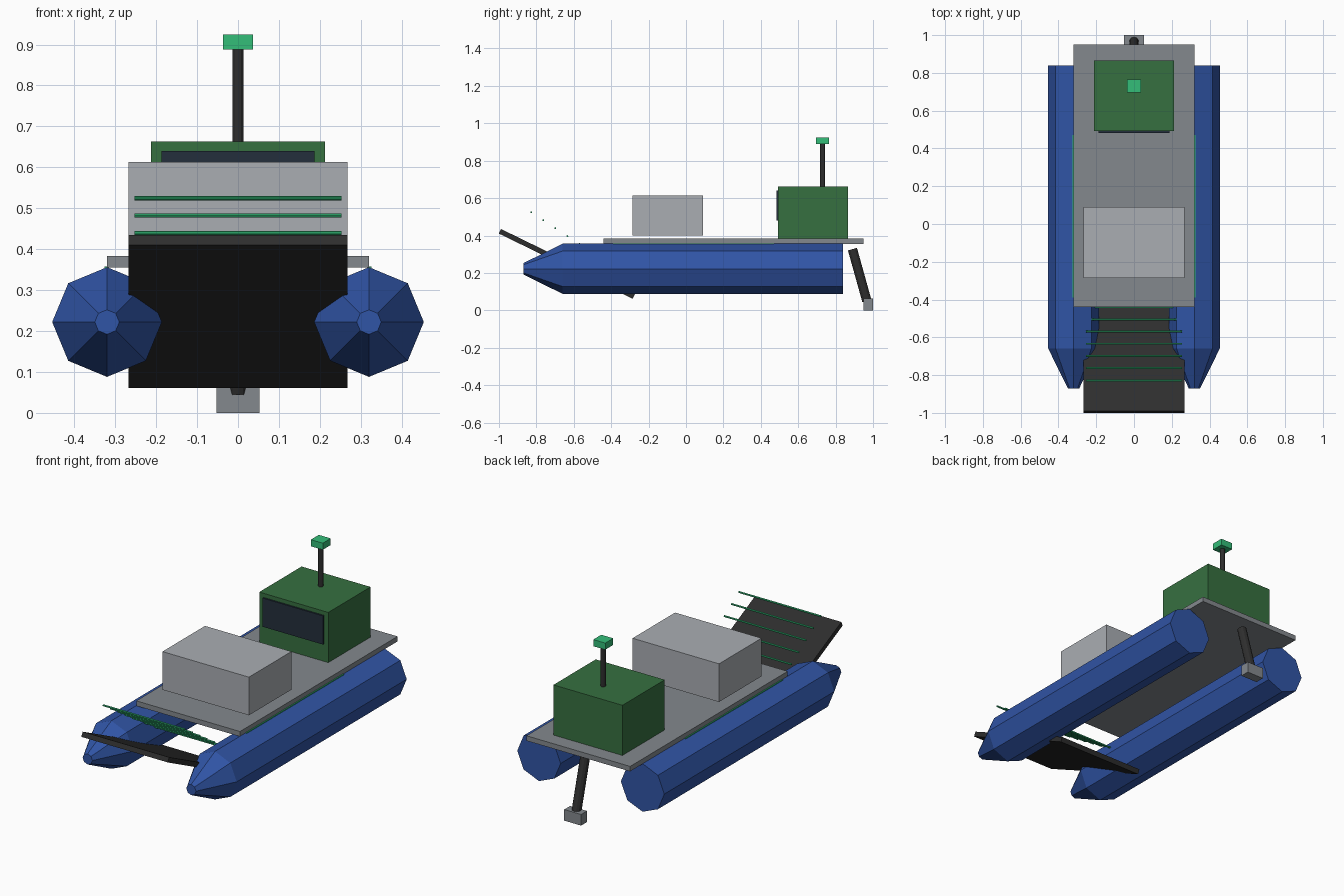
import bpy, bmesh
from math import cos, sin, pi, radians
from mathutils import Vector

cube = bpy.data.objects.get("Cube")
if cube:
    bpy.data.objects.remove(cube, do_unlink=True)


def material(name, rgb):
    m = bpy.data.materials.new(name)
    m.use_nodes = True
    m.diffuse_color = (*rgb, 1)
    m.node_tree.nodes["Principled BSDF"].inputs["Base Color"].default_value = (*rgb, 1)
    return m


BLUE = material("float blue", (0.03, 0.09, 0.38))
DECK = material("deck grey", (0.23, 0.25, 0.27))
CARGO = material("cargo light grey", (0.40, 0.42, 0.45))
CABIN = material("cabin green", (0.037, 0.162, 0.051))
BRIGHT = material("bright green", (0.034, 0.51, 0.19))
BLACK = material("charcoal", (0.027, 0.027, 0.027))
GLASS = material("dark glass", (0.017, 0.028, 0.045))


def finish(name, bm, mat):
    bmesh.ops.recalc_face_normals(bm, faces=bm.faces)
    me = bpy.data.meshes.new(name)
    bm.to_mesh(me)
    bm.free()
    me.materials.append(mat)
    ob = bpy.data.objects.new(name, me)
    bpy.context.collection.objects.link(ob)
    return ob


def box(name, x, y, z, mat):
    """Box from (low, high) ranges on each axis."""
    bm = bmesh.new()
    bmesh.ops.create_cube(bm, size=1)
    ranges = (x, y, z)
    for v in bm.verts:
        v.co = [(lo + hi) / 2 + c * (hi - lo) for c, (lo, hi) in zip(v.co, ranges)]
    return finish(name, bm, mat)


def rod(name, start, end, radius, mat, sides=12):
    """Straight round bar between two points."""
    a, b = Vector(start), Vector(end)
    bm = bmesh.new()
    bmesh.ops.create_cone(bm, cap_ends=True, segments=sides,
                          radius1=radius, radius2=radius, depth=(b - a).length)
    ob = finish(name, bm, mat)
    ob.location = (a + b) / 2
    ob.rotation_euler = (b - a).to_track_quat('Z', 'Y').to_euler()
    return ob


def pontoon(name, x):
    """Eight-sided float with a tapered bow."""
    bm = bmesh.new()
    rings = []
    for y, r in ((-0.87, 0.03), (-0.66, 0.134), (0.84, 0.134)):
        rings.append([bm.verts.new((x + r * cos(i * pi / 4), y, 0.222 + r * sin(i * pi / 4)))
                      for i in range(8)])
    for r0, r1 in zip(rings, rings[1:]):
        for i in range(8):
            j = (i + 1) % 8
            bm.faces.new((r0[i], r0[j], r1[j], r1[i]))
    bm.faces.new(rings[0])
    bm.faces.new(rings[-1])
    finish(name, bm, BLUE)


# Floats and the light strips along the deck edges
for side, s in (("left", 1), ("right", -1)):
    pontoon(side + "_pontoon", s * 0.32)
    box(side + "_light_strip", sorted((s * 0.315, s * 0.326)), (-0.39, 0.47), (0.345, 0.358), BRIGHT)

# Deck, cargo box and cabin
box("deck", (-0.32, 0.32), (-0.44, 0.95), (0.355, 0.383), DECK)
box("cargo_box", (-0.267, 0.267), (-0.285, 0.09), (0.4, 0.613), CARGO)
box("cabin", (-0.213, 0.213), (0.492, 0.865), (0.383, 0.663), CABIN)
box("cabin_window", (-0.187, 0.187), (0.483, 0.492), (0.48, 0.64), GLASS)

# Mast and its beacon
rod("mast", (0, 0.73, 0.66), (0, 0.73, 0.89), 0.0135, BLACK)
box("beacon", (-0.037, 0.037), (0.695, 0.765), (0.888, 0.925), BRIGHT)

# Sloping bow ramp
ramp = box("bow_ramp", (-0.267, 0.267), (-0.398, 0.398), (-0.0135, 0.0135), BLACK)
ramp.location = (0, -0.637, 0.248)
ramp.rotation_euler.x = radians(-26)

# Row of thin bars above the ramp
for i in range(-3, 4):
    y, z = -0.634 + i * 0.0645, 0.397 - i * 0.0425
    rod(f"ramp_bar_{i + 4}", (-0.253, y, z), (0.253, y, z), 0.005, BRIGHT, 8)

# Stern drive leg and pod
rod("drive_leg", (0, 0.89, 0.327), (0, 0.967, 0.05), 0.025, BLACK)
box("drive_pod", (-0.052, 0.052), (0.948, 1.0), (0, 0.062), DECK)
